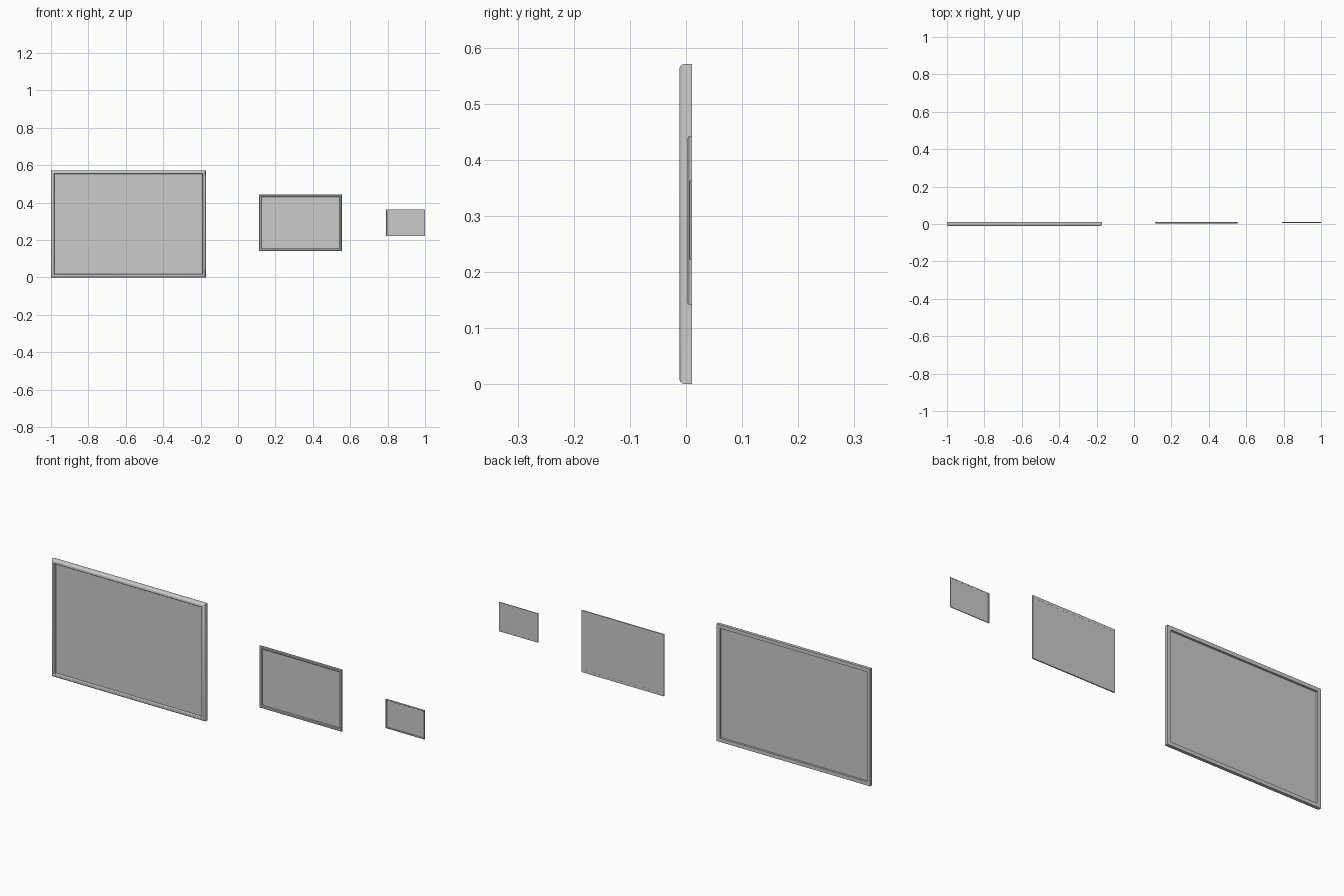
import bpy, bmesh, math

if "Cube" in bpy.data.objects:
    bpy.data.objects.remove(bpy.data.objects["Cube"])


def make_object(name, bm, smooth=False):
    bmesh.ops.recalc_face_normals(bm, faces=bm.faces)
    me = bpy.data.meshes.new(name)
    bm.to_mesh(me)
    bm.free()
    ob = bpy.data.objects.new(name, me)
    bpy.context.collection.objects.link(ob)
    if smooth:
        bpy.context.view_layer.objects.active = ob
        ob.select_set(True)
        bpy.ops.object.shade_smooth_by_angle(angle=math.radians(35))
        ob.select_set(False)
    return ob


def frame(name, x0, x1, z0, z1, profile):
    """Sweep a closed (inset, y) profile around a rectangle with mitred corners."""
    bm = bmesh.new()
    rings = []
    for sx, sz in ((0, 0), (1, 0), (1, 1), (0, 1)):
        rings.append([bm.verts.new((x1 - d if sx else x0 + d, y,
                                    z1 - d if sz else z0 + d)) for d, y in profile])
    n = len(profile)
    for i in range(4):
        a, b = rings[i], rings[(i + 1) % 4]
        for j in range(n):
            k = (j + 1) % n
            bm.faces.new((a[j], b[j], b[k], a[k]))
    return make_object(name, bm, True)


def panel(name, x0, x1, z0, z1, y, inset):
    bm = bmesh.new()
    d = inset
    bm.faces.new([bm.verts.new(p) for p in (
        (x0 + d, y, z0 + d), (x1 - d, y, z0 + d),
        (x1 - d, y, z1 - d), (x0 + d, y, z1 - d))])
    return make_object(name, bm)


def rounded(width, front, back, r_out, r_in, steps=6):
    """Frame section: square at the back, rounded over at the front."""
    pts = [(0, back)]
    for i in range(steps + 1):
        t = math.pi / 2 * i / steps
        pts.append((r_out * (1 - math.cos(t)), front + r_out * (1 - math.sin(t))))
    for i in range(steps + 1):
        t = math.pi / 2 * i / steps
        pts.append((width - r_in * (1 - math.sin(t)), front + r_in * (1 - math.cos(t))))
    pts.append((width, back))
    return pts


BACK = 0.011

# large picture: deep rounded frame, canvas recessed from both sides
large = (-1.0, -0.172, 0.0, 0.571)
frame("large_frame", *large, rounded(0.018, -0.012, BACK, 0.011, 0.005))
panel("large_panel", *large, 0.001, 0.017)

# medium picture: shallow chamfered frame, canvas flush with the back
medium = (0.112, 0.555, 0.141, 0.442)
frame("medium_frame", *medium,
      [(0, BACK), (0, 0.0055), (0.003, 0.003), (0.010, 0.003), (0.013, 0.0055), (0.013, BACK)])
panel("medium_panel", *medium, BACK - 0.0003, 0.012)

# small picture: thin slim frame
small = (0.79, 1.0, 0.221, 0.363)
frame("small_frame", *small,
      [(0, BACK), (0, 0.0075), (0.001, 0.0065), (0.005, 0.0065), (0.006, 0.0075), (0.006, BACK)])
panel("small_panel", *small, BACK - 0.0003, 0.005)
